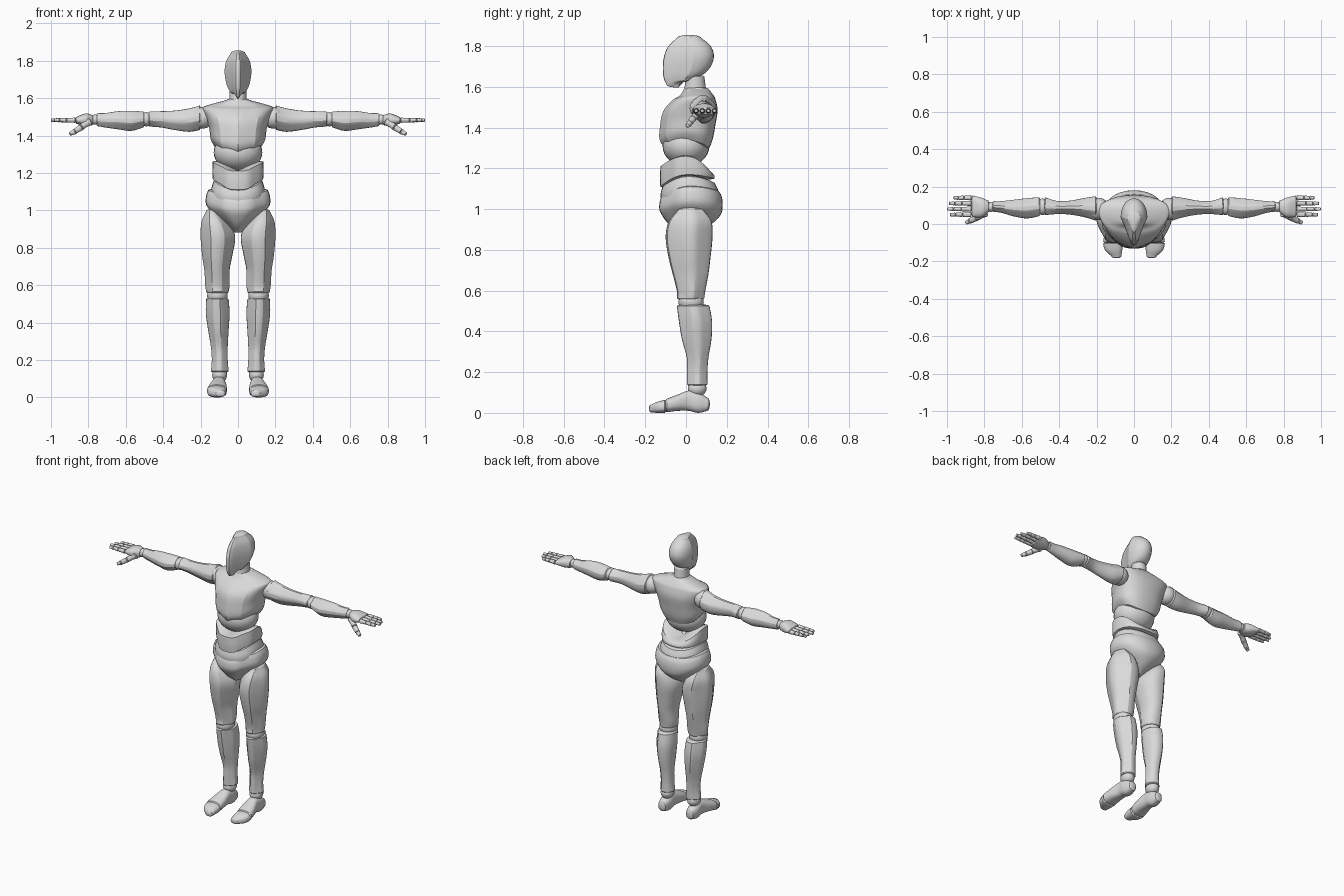
import bpy
import bmesh
import math
from mathutils import Matrix, Vector

cube = bpy.data.objects.get("Cube")
if cube:
    bpy.data.objects.remove(cube, do_unlink=True)

GREY = (0.7, 0.7, 0.7, 1)
body_grey = bpy.data.materials.new("body_grey")
body_grey.use_nodes = True
body_grey.diffuse_color = GREY
shader = body_grey.node_tree.nodes["Principled BSDF"]
shader.inputs["Base Color"].default_value = GREY
shader.inputs["Roughness"].default_value = 0.6

# Where a position along an axis and its two cross coordinates end up in space
PLACE = {
    "X": lambda along, a, b: Vector((along, a, b)),
    "Y": lambda along, a, b: Vector((a, along, b)),
    "Z": lambda along, a, b: Vector((a, b, along)),
}


def finish(name, bm, mirror):
    """Turn a bmesh into a smooth shaded object with crisp creases."""
    bmesh.ops.recalc_face_normals(bm, faces=bm.faces)
    mesh = bpy.data.meshes.new(name)
    bm.to_mesh(mesh)
    bm.free()
    mesh.materials.append(body_grey)
    for polygon in mesh.polygons:
        polygon.use_smooth = True
    mesh.set_sharp_from_angle(angle=math.radians(24))
    obj = bpy.data.objects.new(name, mesh)
    bpy.context.collection.objects.link(obj)
    if mirror:
        obj.modifiers.new("other_side", "MIRROR")
    return obj


def smooth_rows(rows, steps=4):
    """Fill in rows along a smooth spline through the given ones."""
    rows = [Vector(row) for row in rows]
    result = []
    for i in range(len(rows) - 1):
        start, end = rows[i], rows[i + 1]
        before, after = rows[max(i - 1, 0)], rows[min(i + 2, len(rows) - 1)]
        for j in range(steps):
            t = j / steps
            bend = (end - before) * t * (1 - t) ** 2 / 2 - (after - start) * t * t * (1 - t) / 2
            result.append(start + (end - start) * t * t * (3 - 2 * t) + bend)
    return result + [rows[-1]]


def loft(name, axis, rows, cuts=(), depth=0.86, power=1.0, taper=0.0,
         dips=(0, 0, 0, 0), dome=1.0, sides=32, mirror=False):
    """Skin rows of (along, a_min, a_max, b_min, b_max), in hundredths.

    cuts: angles of flat facets; taper: narrows the front;
    dips: offsets of the first row's front and back, then of the last row's.
    """
    rows = smooth_rows(rows)
    low, high = rows[0][0], rows[-1][0]
    sign = 1 if high > low else -1
    angles = [math.radians(a) for a in (20, 42, 62, 78)]
    caps = [(math.cos(a), dome * sign * math.sin(a)) for a in angles]
    sections = [(rows[0], scale, -push) for scale, push in reversed(caps)]
    sections += [(row, 1, 0) for row in rows]
    sections += [(rows[-1], scale, push) for scale, push in caps]

    bm = bmesh.new()
    rings = []
    for (along, a_min, a_max, b_min, b_max), scale, push in sections:
        w = (along - low) / (high - low)
        ring = []
        for n in range(sides):
            angle = math.tau * n / sides
            u = Vector((math.cos(angle), math.sin(angle)))
            for facet in cuts:
                normal = Vector((math.cos(math.radians(facet)), math.sin(math.radians(facet))))
                u -= normal * max(0, u.dot(normal) - depth)
            u = Vector([math.copysign(abs(c) ** power, c) for c in u])
            side = 0 if u.y < 0 else 1
            dip = (dips[side] * (1 - w) + dips[side + 2] * w) * u.y ** 2
            u.x *= 1 - taper * (1 - u.y) / 2
            a = (a_min + a_max + (a_max - a_min) * scale * u.x) / 2
            b = (b_min + b_max + (b_max - b_min) * scale * u.y) / 2
            ring.append(bm.verts.new(PLACE[axis](along + push + dip, a, b) / 100))
        rings.append(ring)
    for ring, following in zip(rings, rings[1:]):
        for n in range(sides):
            m = (n + 1) % sides
            bm.faces.new((ring[n], ring[m], following[m], following[n]))
    bm.faces.new(rings[0])
    bm.faces.new(rings[-1])
    return finish(name, bm, mirror)


def ball(name, center, radii, mirror=False):
    bm = bmesh.new()
    matrix = Matrix.LocRotScale(Vector(center) / 100, None, Vector(radii) / 100)
    bmesh.ops.create_uvsphere(bm, u_segments=28, v_segments=16, radius=1, matrix=matrix)
    return finish(name, bm, mirror)


def digit(name, points, radii):
    """A chain of rounded segments along a path, on both hands."""
    for i, (start, end) in enumerate(zip(points, points[1:])):
        start, end = Vector(start), Vector(end)
        r, tip, length = radii[i], radii[i + 1], (end - start).length
        part = loft(f"{name}_segment_{i + 1}", "X",
                    [(0.3, -r, r, -r, r), (length / 2, -tip, tip, -tip, tip),
                     (length - 0.5, -tip, tip, -tip, tip)],
                    dome=0.5, sides=12, mirror=True)
        turn = (end - start).to_track_quat("X", "Z").to_matrix().to_4x4()
        part.data.transform(Matrix.Translation(start / 100) @ turn)


# Head and neck
loft("head", "Z",
     [(163.5, -5, 5, -9.5, 5), (166, -6.6, 6.6, -10.8, 9.5), (170, -7.8, 7.8, -11.4, 12.5),
      (175, -8.3, 8.3, -11, 13.7), (180, -7.2, 7.2, -9, 12), (184, -4.5, 4.5, -4.5, 7.5)],
     cuts=(212, 328), depth=0.74, taper=0.3, dips=(-2.5, 1, 0, 0), dome=1.5)
loft("neck", "Z", [(154, -6, 6, -2, 11), (158, -4.8, 4.8, -1, 10), (165, -4.5, 4.5, 0, 9)])

# Chest with a ridge down the middle of the front
loft("chest", "Z",
     [(134, -14, 14, -9.5, 11.5), (138, -16.8, 16.8, -13, 13.2), (144, -17.8, 17.8, -12.8, 14.5),
      (150, -20, 20, -11.2, 15.5), (154.5, -22, 22, -6.5, 14.5), (156.3, -18.5, 18.5, -3, 13.5),
      (159, -7, 7, -1, 11)],
     cuts=(248, 292), depth=0.92, power=0.85, taper=0.32, dips=(-5, -4, 0, 0), dome=1)
ball("ribs", (0, 0, 131), (13, 11.5, 10))

# Waist plates, dipping at the front
loft("abdomen", "Z",
     [(117, -13.5, 13.5, -12.6, 14), (121, -13.7, 13.7, -12.8, 14), (126, -13.5, 13.5, -12.5, 12.5)],
     cuts=(225, 315), depth=0.9, power=0.82, dips=(-6, -2, -5, -8), dome=0.8)
loft("waist", "Z",
     [(103, -13.5, 13.5, -12, 15), (110, -14.5, 14.5, -12.5, 16), (116, -13, 13, -11.5, 14)],
     power=0.9, dips=(0, 0, -5, -3))

# Pelvis, narrowing to the crotch
loft("pelvis", "Z",
     [(89, -2.8, 2.8, -4, 6), (93, -7, 7, -8, 12.5), (98, -13, 13, -11, 17),
      (103, -17, 17, -13, 18), (108, -17, 17, -13, 17.5), (111, -15.8, 15.8, -12.3, 16)],
     cuts=(225, 315), depth=0.9, power=0.9, dips=(0, 0, -5.5, -2))

# Legs
loft("thigh", "Z",
     [(56.5, 5, 17, -4.5, 9), (60, 4.5, 17.5, -4.5, 9.5), (68, 4.5, 18, -6.5, 11),
      (76, 3, 19.2, -8.5, 12), (86, 1.5, 20, -10, 13), (94, 5, 19.5, -8.5, 12.5),
      (99.5, 10.5, 17, -4, 8.5)],
     cuts=(220, 325, 45), power=0.92, dome=1.5, mirror=True)
ball("knee", (11, 2.5, 54.5), (5.5, 6.2, 5), mirror=True)
loft("shin", "Z",
     [(14, 5, 14.5, 0.5, 10.5), (20, 5.5, 14, 0.5, 10.5), (27, 5.5, 14.5, 0.4, 11),
      (36, 5, 16, -2, 12.5), (45, 4.5, 17.2, -3.5, 12.8), (52.5, 5, 17, -4.5, 11.5)],
     cuts=(225, 320, 45), power=0.92, mirror=True)
ball("ankle", (9.8, 5.5, 12), (4, 4.6, 4), mirror=True)

# Feet with a separate toe cap
loft("foot", "Y",
     [(10.5, 7.5, 13, 1, 7.5), (6, 6.5, 14, 0, 10), (1.5, 6.5, 14, 1, 11),
      (-4, 6, 15.5, 1, 9), (-9.3, 6, 16.5, 0.3, 7)],
     power=0.8, dome=1.2, mirror=True)
loft("toes", "Y",
     [(-10.5, 6, 16.5, 0, 6.3), (-14, 6.3, 15.5, 0, 5.5), (-17.3, 6.8, 12, 0.3, 4)],
     power=0.8, mirror=True)

# Arms
ball("shoulder", (19, 8, 149.5), (6, 6, 5.8), mirror=True)
loft("upper_arm", "X",
     [(20.5, 1.8, 14.8, 143, 156), (26, 3.5, 14, 142, 154.5), (34, 5, 12.5, 143, 153.3),
      (41, 5.3, 12.3, 144.3, 153), (47.3, 4.8, 14.2, 144.8, 152.8)],
     cuts=(135, 225, 45), power=0.95, mirror=True)
ball("elbow", (49, 9.2, 148.7), (3.2, 4.4, 3.8), mirror=True)
loft("forearm", "X",
     [(50.7, 4.2, 14.3, 144.3, 152.8), (57, 3, 13.8, 142.5, 153.2), (64, 4, 13, 143.3, 153),
      (71, 6, 12.2, 144.3, 152), (75, 6.5, 12.2, 145, 152)],
     cuts=(135, 225, 45), power=0.95, mirror=True)
ball("wrist", (76.5, 9.2, 148.5), (2.6, 2.7, 2.7), mirror=True)

# Hands
loft("palm", "X",
     [(78, 6, 12.5, 145.5, 151), (81.5, 3.6, 14, 145, 151.8), (86.3, 3.8, 15.2, 146.3, 150)],
     power=0.85, dome=0.8, mirror=True)
for finger, y, tip in (("index", 5, 98.5), ("middle", 8, 100), ("ring", 11, 99), ("little", 14, 96.5)):
    reach = tip - 87
    joints = [(87 + reach * part, y, 148.2) for part in (0, 0.42, 0.74, 1)]
    digit(f"{finger}_finger", joints, (1.4, 1.2, 1.1, 0.9))
digit("thumb", [(79.5, 6, 147.5), (84, 3.3, 144.3), (87.5, 1.7, 142), (90, 0.6, 140.7)],
      (2.3, 1.7, 1.5, 1.1))
